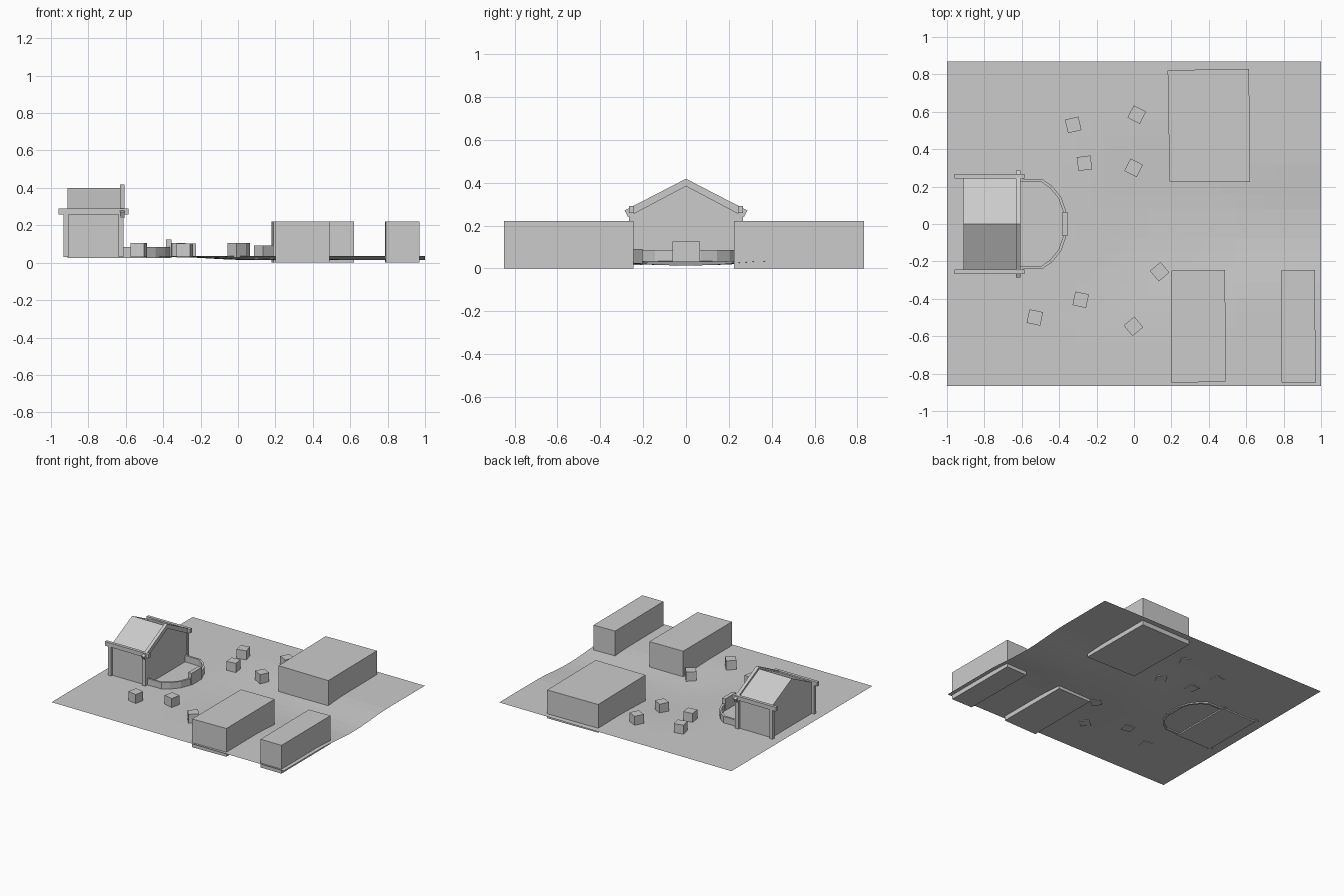
import bpy, bmesh, math
from mathutils import Matrix, Vector

if "Cube" in bpy.data.objects:
    bpy.data.objects.remove(bpy.data.objects["Cube"])


def finish(name, bm):
    me = bpy.data.meshes.new(name)
    bmesh.ops.recalc_face_normals(bm, faces=bm.faces)
    bm.to_mesh(me)
    bm.free()
    ob = bpy.data.objects.new(name, me)
    bpy.context.collection.objects.link(ob)
    return ob


def extrude(name, pts, vec):
    """Solid from a flat outline pushed along vec."""
    bm = bmesh.new()
    f = bm.faces.new([bm.verts.new(p) for p in pts])
    r = bmesh.ops.extrude_face_region(bm, geom=[f], use_keep_orig=True)
    vs = [g for g in r["geom"] if isinstance(g, bmesh.types.BMVert)]
    bmesh.ops.translate(bm, verts=vs, vec=vec)
    return finish(name, bm)


def box(name, x0, x1, y0, y1, z0, z1):
    return extrude(name, [(x0, y0, z0), (x1, y0, z0), (x1, y1, z0), (x0, y1, z0)],
                   (0, 0, z1 - z0))


def step(a, b, v):
    t = max(0.0, min(1.0, (v - a) / (b - a)))
    return t * t * (3 - 2 * t)


def ground_z(x, y):
    # shallow hollow in the square that drains out along the road to the right
    width = 0.62 - 0.2 * step(0.2, 0.7, x)
    return 0.035 - 0.021 * step(-0.45, 0.08, x) * (1 - step(0.02, width, abs(y)))


# Ground sheet
bm = bmesh.new()
bmesh.ops.create_grid(bm, x_segments=26, y_segments=22, size=1)
for v in bm.verts:
    v.co.y = v.co.y * 0.8675 + 0.0025
    v.co.z = ground_z(v.co.x, v.co.y)
finish("ground", bm)

# Large plain buildings
blocks = {
    "block_back": [(0.19, 0.228), (0.62, 0.225), (0.615, 0.83), (0.18, 0.822)],
    "block_front": [(0.2, -0.85), (0.49, -0.842), (0.487, -0.245), (0.2, -0.25)],
    "block_front_right": [(0.79, -0.85), (0.97, -0.85), (0.968, -0.245), (0.785, -0.25)],
}
for name, pts in blocks.items():
    extrude(name, [(x, y, 0.0) for x, y in pts], (0, 0, 0.22))

# Gabled hall
X0, X1 = -0.912, -0.615
extrude("hall_body", [(X0, -0.25, 0.025), (X0, 0.25, 0.025), (X0, 0.25, 0.262),
                      (X0, 0, 0.395), (X0, -0.25, 0.262)], (X1 - X0, 0, 0))
for s, side in ((-1, "front"), (1, "back")):
    extrude("hall_roof_" + side, [(X0, 0, 0.40), (X0, 0, 0.38), (X0, s * 0.25, 0.255),
                                  (X0, s * 0.25, 0.275)], (X1 - X0, 0, 0))
    # crossed gable boards with square-cut ends
    extrude("gable_board_" + side, [(-0.632, 0, 0.418), (-0.632, 0, 0.383),
                                    (-0.632, s * 0.27, 0.24), (-0.632, s * 0.287, 0.27)],
            (0.025, 0, 0))
    # eave beam and corner posts
    a, b = sorted((s * 0.243, s * 0.267))
    box("eave_beam_" + side, -0.96, -0.585, a, b, 0.258, 0.29)
    for i, x in enumerate((-0.92, -0.625)):
        box(f"post_{side}_{i}", x - 0.014, x + 0.014, a, b, 0.03, 0.262)

# Curved yard wall, open towards the hall
half = [(-0.615, 0.243), (-0.55, 0.24), (-0.49, 0.24), (-0.44, 0.205), (-0.39, 0.145), (-0.363, 0.07)]
outer = half + [(x, -y) for x, y in reversed(half)]
inner_half = [(-0.615, 0.228), (-0.555, 0.226), (-0.497, 0.226), (-0.45, 0.194),
              (-0.404, 0.138), (-0.379, 0.066)]
inner = inner_half + [(x, -y) for x, y in reversed(inner_half)]
extrude("yard_wall", [(x, y, 0.025) for x, y in outer + inner[::-1]], (0, 0, 0.06))
box("yard_gate", -0.385, -0.356, -0.063, 0.065, 0.025, 0.125)

# Scattered crates: x, y, turn in degrees
crates = [(-0.325, 0.53, 13), (-0.265, 0.325, 7), (0.015, 0.585, -27), (-0.002, 0.3, -27),
          (0.137, -0.255, 40), (-0.285, -0.405, -12), (-0.53, -0.5, -12), (-0.003, -0.547, 40)]
for i, (x, y, a) in enumerate(crates):
    c = box(f"crate_{i}", -0.037, 0.037, -0.037, 0.037, -0.005, 0.07)
    c.location = (x, y, ground_z(x, y))
    c.rotation_euler.z = math.radians(a)
